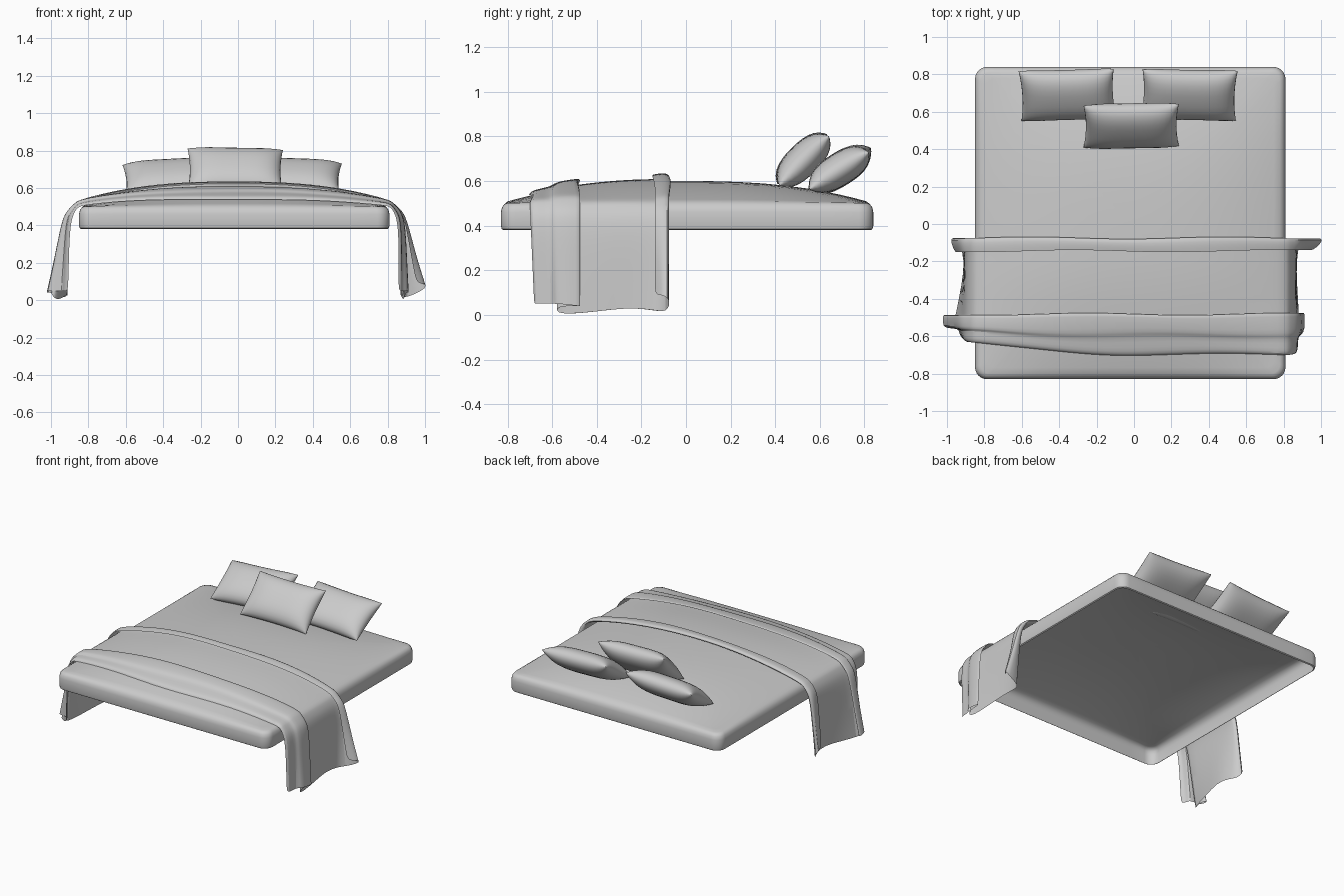
import bpy, bmesh, math
from mathutils import Matrix, Vector

if "Cube" in bpy.data.objects:
    bpy.data.objects.remove(bpy.data.objects["Cube"])

CX, CY, HX, HY = -0.02, 0.005, 0.83, 0.835


def crown(t):
    return 1 - min(abs(t), 1) ** 2.5


def dome(x, y):
    return 0.5 + 0.1 * crown((x - CX) / HX) * crown((y - CY) / HY)


def make_object(name, bm, angle=40, subsurf=0):
    bmesh.ops.recalc_face_normals(bm, faces=bm.faces)
    mesh = bpy.data.meshes.new(name)
    bm.to_mesh(mesh)
    bm.free()
    ob = bpy.data.objects.new(name, mesh)
    bpy.context.collection.objects.link(ob)
    if subsurf:
        mod = ob.modifiers.new("smooth", 'SUBSURF')
        mod.levels = mod.render_levels = subsurf
    bpy.ops.object.select_all(action='DESELECT')
    ob.select_set(True)
    bpy.context.view_layer.objects.active = ob
    bpy.ops.object.shade_smooth_by_angle(angle=math.radians(angle))
    return ob


def bridge(bm, rows, closed=False):
    for a, b in zip(rows, rows[1:]):
        n = len(a)
        for i in range(n if closed else n - 1):
            j = (i + 1) % n
            bm.faces.new((a[i], a[j], b[j], b[i]))


# Mattress: open-bottomed shell with rounded sides and a domed top
def rounded_rect(inset, r=0.065, seg=6, sub=12):
    hx, hy, r = HX - inset, HY - inset, r - inset * 0.5
    corners = []
    for q, (sx, sy) in enumerate(((1, 1), (-1, 1), (-1, -1), (1, -1))):
        corners.append([Vector((sx * (hx - r) + r * math.cos(a), sy * (hy - r) + r * math.sin(a)))
                        for a in (math.pi / 2 * (q + k / seg) for k in range(seg + 1))])
    pts = []
    for q in range(4):
        pts += corners[q]
        a, b = corners[q][-1], corners[(q + 1) % 4][0]
        pts += [a.lerp(b, k / sub) for k in range(1, sub)]
    return pts


bm = bmesh.new()
rings = []
for inset, z in ((0.012, 0.38), (0.004, 0.385), (0, 0.40), (0, 0.46), (0.005, 0.482), (0.015, 0.496)):
    rings.append([bm.verts.new((CX + p.x, CY + p.y, z)) for p in rounded_rect(inset)])
edge = rounded_rect(0.03)
for s in (1, 0.96, 0.91, 0.85, 0.77, 0.67, 0.55, 0.42, 0.28, 0.14):
    ring = []
    for p in edge:
        x, y = CX + p.x * s, CY + p.y * s
        ring.append(bm.verts.new((x, y, dome(x, y))))
    rings.append(ring)
bridge(bm, rings, closed=True)
top = bm.verts.new((CX, CY, dome(CX, CY)))
last = rings[-1]
for i in range(len(last)):
    bm.faces.new((last[i], last[(i + 1) % len(last)], top))
make_object("mattress", bm)

# Throw blanket: folded cross-section swept over the bed and down both sides
# (y, height above bed, hem z, right flare, left flare)
profile = [
    (-0.145, 0.030, 0.09, 0.07, 0.03), (-0.115, 0.036, 0.09, 0.10, 0.04),
    (-0.080, 0.036, 0.08, 0.12, 0.05), (-0.070, 0.022, 0.05, 0.11, 0.05),
    (-0.085, 0.010, 0.012, 0.03, 0.04), (-0.14, 0.010, 0.02, 0.01, 0.01),
    (-0.25, 0.012, 0.035, 0.0, 0.0), (-0.40, 0.012, 0.015, 0.01, 0.03),
    (-0.56, 0.010, 0.0, 0.02, 0.06), (-0.590, 0.016, 0.02, 0.02, 0.08),
    (-0.57, 0.023, 0.04, 0.02, 0.08), (-0.50, 0.024, 0.04, 0.02, 0.08),
    (-0.475, 0.032, 0.04, 0.02, 0.09), (-0.49, 0.038, 0.04, 0.02, 0.09),
    (-0.57, 0.038, 0.05, 0.02, 0.09), (-0.595, 0.032, 0.05, 0.01, 0.06),
    (-0.605, 0.022, 0.05, 0.0, 0.02), (-0.66, 0.022, 0.05, 0.0, 0.02),
    (-0.692, 0.018, 0.05, 0.0, 0.01), (-0.698, 0.004, 0.05, 0.0, 0.01)]
bm = bmesh.new()
drops = [0.04, 0.09, 0.15, 0.25, 0.4, 0.55, 0.7, 0.85, 1.0]
stations = [(-1, k) for k in reversed(drops)] + [(i / 10, 0) for i in range(-10, 11)] + [(1, k) for k in drops]
rows = []
for u, k in stations:
    row = []
    for y, h, hem, fr, fl in profile:
        front = max(0, min(1, (-y - 0.55) / 0.12))
        y += 0.065 * front * max(0, -u) ** 2 + 0.006 * math.sin(5 * u + 20 * y)
        x = CX + u * HX
        z = dome(x, y) + h
        if k:
            flare = fr if u > 0 else fl
            x += u * (0.045 * (1 - math.exp(-9 * k)) + h * min(1, k * 6) + flare * k ** 1.3)
            z += (hem - z) * k
            y += 0.02 * k * front
        row.append(bm.verts.new((x, y, z)))
    rows.append(row)
bridge(bm, rows)
make_object("throw_blanket", bm, 60, subsurf=1)


# Pillows: puffed cushions with pinched corners, tilted back
def pillow(name, loc, tilt, roll, yaw, w=0.51, d=0.315, t=0.145, n=20, m=14):
    bm = bmesh.new()
    for side in (1, -1):
        grid = []
        for i in range(n + 1):
            u = math.sin((i / n - 0.5) * math.pi)
            row = []
            for j in range(m + 1):
                v = math.sin((j / m - 0.5) * math.pi)
                puff = ((1 - abs(u) ** 4) * (1 - abs(v) ** 2.6)) ** 0.5
                x = u * w / 2 * (1 - 0.05 * (1 - v * v))
                y = v * d / 2 * (1 - 0.05 * (1 - u * u))
                row.append(bm.verts.new((x, y, side * t / 2 * puff)))
            grid.append(row)
        bridge(bm, grid)
    bmesh.ops.remove_doubles(bm, verts=bm.verts, dist=0.0002)
    ob = make_object(name, bm, 60)
    ob.matrix_world = (Matrix.Translation(loc) @ Matrix.Rotation(math.radians(yaw), 4, 'Z')
                       @ Matrix.Rotation(math.radians(roll), 4, 'Y')
                       @ Matrix.Rotation(math.radians(tilt), 4, 'X'))


pillow("back_pillow_left", (-0.355, 0.69, 0.652), 32, -3, 1.5)
pillow("back_pillow_right", (0.295, 0.69, 0.655), 32, 2, -1)
pillow("front_pillow", (-0.015, 0.525, 0.695), 45, 1, 1)
